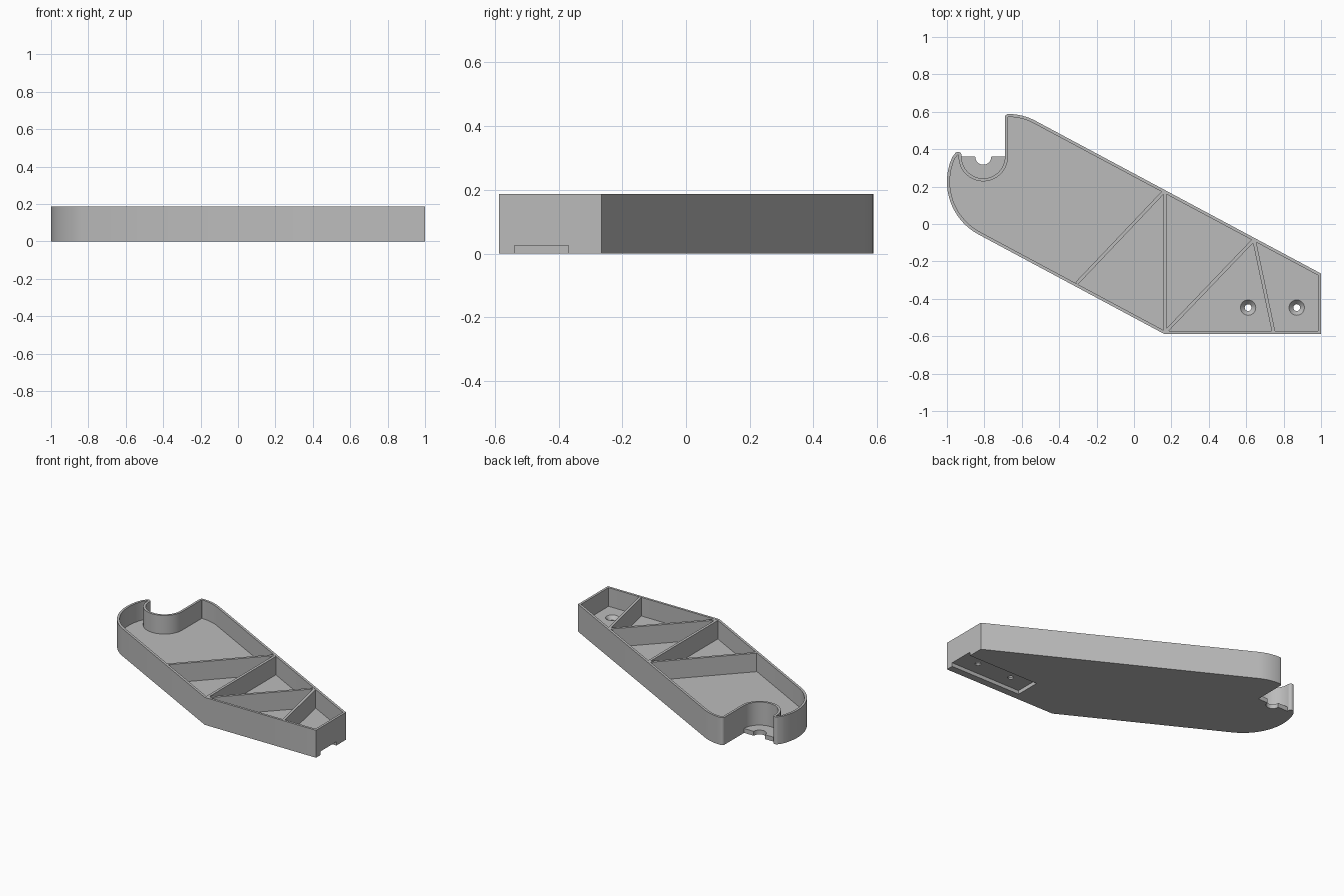
import bpy, bmesh
from math import cos, sin, radians, atan2
from mathutils import Matrix, Vector

cube = bpy.data.objects.get("Cube")
if cube:
    bpy.data.objects.remove(cube, do_unlink=True)

HEIGHT, FLOOR, WALL = 0.187, 0.06, 0.016

grey = bpy.data.materials.new("plain_grey")
grey.use_nodes = True
grey.diffuse_color = (0.5, 0.5, 0.5, 1)
grey.node_tree.nodes["Principled BSDF"].inputs["Base Color"].default_value = (0.5, 0.5, 0.5, 1)


def arc(cx, cy, r, start, end, steps):
    angles = [radians(start + (end - start) * i / steps) for i in range(steps + 1)]
    return [(cx + r * cos(a), cy + r * sin(a)) for a in angles]


def finish(name, bm):
    bmesh.ops.recalc_face_normals(bm, faces=bm.faces)
    mesh = bpy.data.meshes.new(name)
    bm.to_mesh(mesh)
    bm.free()
    mesh.materials.append(grey)
    obj = bpy.data.objects.new(name, mesh)
    bpy.context.collection.objects.link(obj)
    return obj


def prism(points, height):
    """Extrude an outline up from z = 0; returns the bmesh and its top face."""
    bm = bmesh.new()
    face = bm.faces.new([bm.verts.new((x, y, 0)) for x, y in points])
    made = bmesh.ops.extrude_face_region(bm, geom=[face], use_keep_orig=True)["geom"]
    verts = [g for g in made if isinstance(g, bmesh.types.BMVert)]
    bmesh.ops.translate(bm, verts=verts, vec=(0, 0, height))
    top = [g for g in made if isinstance(g, bmesh.types.BMFace)][0]
    bmesh.ops.recalc_face_normals(bm, faces=bm.faces)
    return bm, top


def box(name, centre, size, turn=0):
    bm = bmesh.new()
    bmesh.ops.create_cube(bm, size=1, matrix=Matrix.Translation(centre)
                          @ Matrix.Rotation(turn, 4, "Z") @ Matrix.Diagonal((*size, 1)))
    return finish(name, bm)


def cone(name, x, y, z0, z1, r0, r1):
    bm = bmesh.new()
    bmesh.ops.create_cone(bm, cap_ends=True, segments=32, radius1=r0, radius2=r1,
                          depth=z1 - z0, matrix=Matrix.Translation((x, y, (z0 + z1) / 2)))
    return finish(name, bm)


def cut(obj, cutter):
    mod = obj.modifiers.new("cut", "BOOLEAN")
    mod.operation, mod.solver, mod.object = "DIFFERENCE", "EXACT", cutter
    bpy.context.view_layer.objects.active = obj
    bpy.ops.object.modifier_apply(modifier=mod.name)
    bpy.data.objects.remove(cutter, do_unlink=True)


# Tray: outline with a round nose, a hook slot and a slanted tail
outline = [(0.16, -0.587), (1, -0.587), (1, -0.265)]
outline += arc(-0.67, 0.288, 0.3, 62, 90, 8)
outline += arc(-0.672, 0.57, 0.018, 90, 180, 6)[1:]
outline += arc(-0.806, 0.36, 0.116, 360, 180, 32)
outline += arc(-0.941, 0.367, 0.019, 0, 152, 10)
outline += arc(-0.68, 0.226, 0.32, 156, 242, 28)
bm, top = prism(outline, HEIGHT)
bmesh.ops.inset_region(bm, faces=[top], thickness=WALL, use_even_offset=True, use_boundary=True)
sunk = bmesh.ops.extrude_discrete_faces(bm, faces=[top])["faces"][0]
bmesh.ops.translate(bm, verts=sunk.verts, vec=(0, 0, FLOOR - HEIGHT))
tray = finish("tray", bm)

# Mounting recess below and two countersunk screw holes
cut(tray, box("recess_cutter", (0.785, -0.453, 0), (0.63, 0.17, 0.05)))
for x in (0.61, 0.87):
    cut(tray, cone("hole_cutter", x, -0.447, -0.05, 0.1, 0.018, 0.018))
    cut(tray, cone("countersink_cutter", x, -0.447, FLOOR - 0.025, FLOOR + 0.001, 0.018, 0.042))

# Stiffening ribs
ribs = {
    "long_diagonal_rib": ((-0.307, -0.318), (0.162, 0.176)),
    "cross_rib": ((0.166, -0.578), (0.166, 0.174)),
    "short_diagonal_rib": ((0.17, -0.575), (0.64, -0.085)),
    "tail_rib": ((0.642, -0.085), (0.747, -0.58)),
}
for name, (a, b) in ribs.items():
    a, b = Vector(a), Vector(b)
    mid, d = (a + b) / 2, b - a
    rise = HEIGHT - 0.001 - FLOOR + 0.01
    box(name, (mid.x, mid.y, FLOOR - 0.01 + rise / 2), (d.length, 0.018, rise), atan2(d.y, d.x))

# Thin plate closing the bottom of the hook slot, with a round notch
plate = arc(-0.806, 0.36, 0.118, 180, 360, 32) + arc(-0.806, 0.36, 0.043, 360, 180, 20)
bm, _ = prism(plate, 0.03)
slot_plate = finish("slot_plate", bm)

for obj in (tray, slot_plate):
    bpy.ops.object.select_all(action="DESELECT")
    obj.select_set(True)
    bpy.context.view_layer.objects.active = obj
    bpy.ops.object.shade_smooth_by_angle(angle=radians(30))
